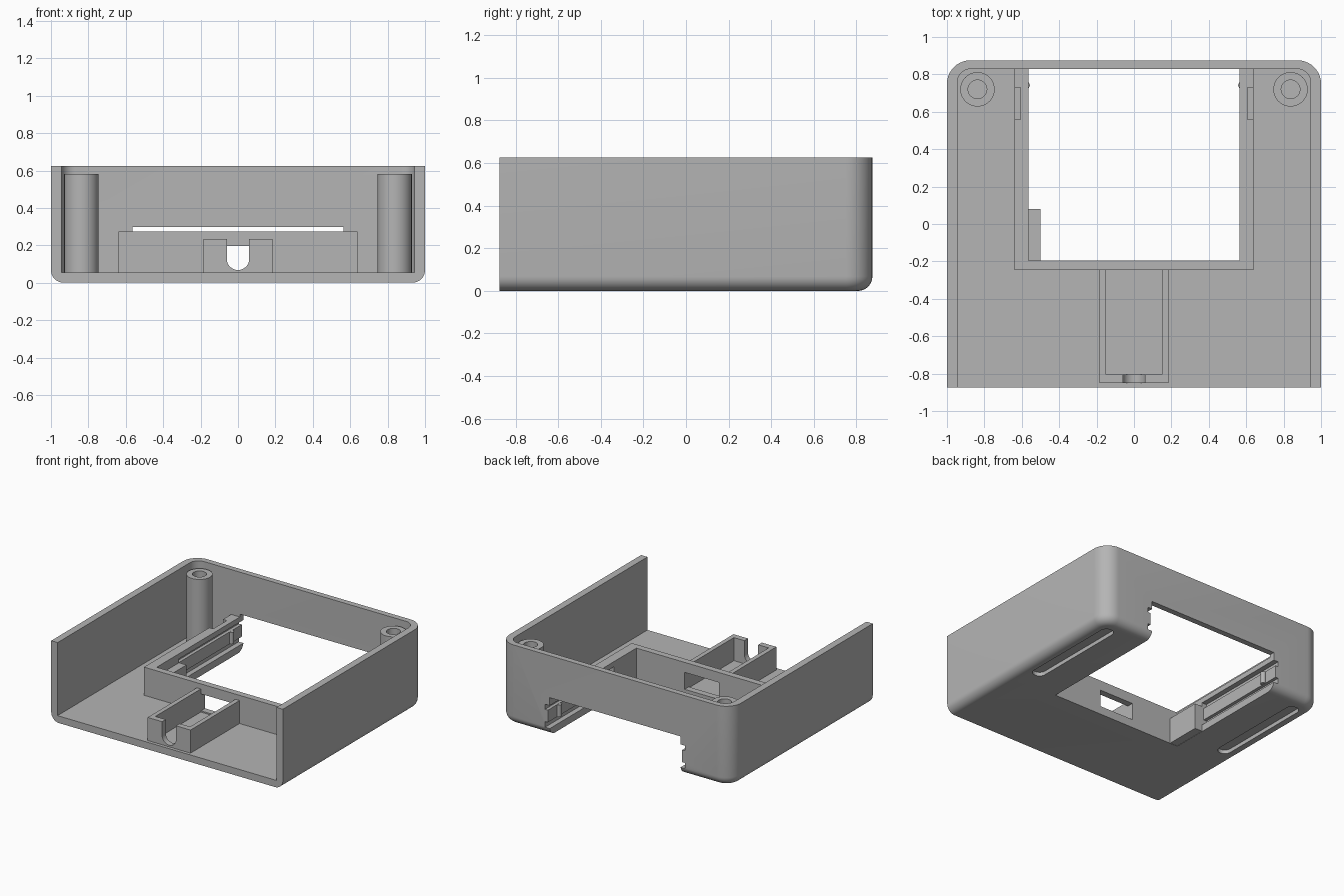
import bpy, bmesh
from math import radians
from mathutils import Matrix

old = bpy.data.objects.get("Cube")
if old:
    bpy.data.objects.remove(old, do_unlink=True)

grey = bpy.data.materials.new("light_grey_plastic")
grey.use_nodes = True
grey.diffuse_color = (0.46, 0.46, 0.46, 1)
grey.node_tree.nodes["Principled BSDF"].inputs["Base Color"].default_value = grey.diffuse_color


def finish(name, bm):
    bmesh.ops.recalc_face_normals(bm, faces=bm.faces)
    mesh = bpy.data.meshes.new(name)
    bm.to_mesh(mesh)
    bm.free()
    mesh.materials.append(grey)
    ob = bpy.data.objects.new(name, mesh)
    bpy.context.collection.objects.link(ob)
    return ob


def round_edges(bm, test, radius, segments):
    edges = [e for e in bm.edges if test(*[v.co for v in e.verts])]
    bmesh.ops.bevel(bm, geom=edges, offset=radius, offset_type='OFFSET',
                    segments=segments, profile=0.5, affect='EDGES')


def box(name, x, y, z, back_radius=0, bottom_radius=0, end_radius=0):
    bm = bmesh.new()
    bmesh.ops.create_cube(bm, size=1)
    for v in bm.verts:
        for i, (lo, hi) in enumerate((x, y, z)):
            v.co[i] = lo if v.co[i] < 0 else hi
    if end_radius:
        round_edges(bm, lambda a, b: abs(a.z - b.z) > 1e-4, end_radius, 8)
    if back_radius:
        round_edges(bm, lambda a, b: abs(a.z - b.z) > 1e-4 and a.y > y[1] - 1e-4,
                    back_radius, 10)
    if bottom_radius:
        round_edges(bm, lambda a, b: max(a.z, b.z) < z[0] + 1e-4
                    and max(a.y, b.y) > y[0] + 1e-4, bottom_radius, 8)
    return finish(name, bm)


def cylinder(name, centre, radius, depth, along_y=False):
    bm = bmesh.new()
    turn = Matrix.Rotation(radians(90 if along_y else 0), 4, 'X')
    bmesh.ops.create_cone(bm, cap_ends=True, segments=40, radius1=radius,
                          radius2=radius, depth=depth,
                          matrix=Matrix.Translation(centre) @ turn)
    return finish(name, bm)


def combine(ob, other, operation='DIFFERENCE'):
    mod = ob.modifiers.new("combine", 'BOOLEAN')
    mod.operation, mod.object, mod.solver = operation, other, 'EXACT'
    bpy.context.view_layer.objects.active = ob
    bpy.ops.object.modifier_apply(modifier=mod.name)
    bpy.data.objects.remove(other, do_unlink=True)


def smooth(ob):
    bpy.ops.object.select_all(action='DESELECT')
    ob.select_set(True)
    bpy.context.view_layer.objects.active = ob
    bpy.ops.object.shade_smooth_by_angle(angle=radians(30))


# Open-fronted shell
shell = box("enclosure", (-1, 1), (-.875, .875), (0, .625), .125, .068)
combine(shell, box("cavity", (-.945, .945), (-1.2, .83), (.055, 1), .075))

# Raised surround and the bay cut through floor and back wall
combine(shell, box("surround", (-.64, .64), (-.245, .85), (.03, .275)), 'UNION')
combine(shell, box("bay", (-.565, .565), (-.195, 1.2), (-.2, .297)))

# Cable window in the front of the surround
combine(shell, box("window", (-.148, .148), (-.3, -.1), (.065, .197)))

for s in (-1, 1):
    def span(a, b):
        return tuple(sorted((s * a, s * b)))
    # Rail grooves running out through the back, with a recessed bar between
    for low, high, deep in ((.055, .1, .605), (.1, .195, .58), (.195, .235, .605)):
        combine(shell, box("groove", span(.5, deep), (.08, 1.2), (low, high)))
    # Relief behind the clip
    combine(shell, box("relief", span(.607, .7), (.56, .73), (.2, .4)))
    # Shallow rounded foot recess underneath
    combine(shell, box("foot_recess", span(.81, .91), (-.07, .77), (-.1, .03),
                       end_radius=.0495))
smooth(shell)

# Screw posts and clip noses
for s, side in ((1, "left"), (-1, "right")):
    post = cylinder("screw_post_" + side, (s * .837, .72, .315), .092, .53)
    combine(post, cylinder("bore", (s * .837, .72, .4), .05, .5))
    smooth(post)
    nose = cylinder("clip_nose_" + side, (s * .577, .742, .148), .02, .092)
    smooth(nose)

# Stop block at the front of the right rail
box("stop_block", (-.57, -.5), (-.2, .08), (.002, .205))

# Cable holder with a U-shaped slot
holder = box("cable_holder", (-.185, .185), (-.85, -.24), (.045, .235))
combine(holder, box("holder_cavity", (-.15, .15), (-.805, -.1), (-.1, .5)))
combine(holder, cylinder("slot_round", (0, -.83, .128), .06, .2, True))
combine(holder, box("slot_top", (-.06, .06), (-.93, -.73), (.128, .5)))
smooth(holder)
